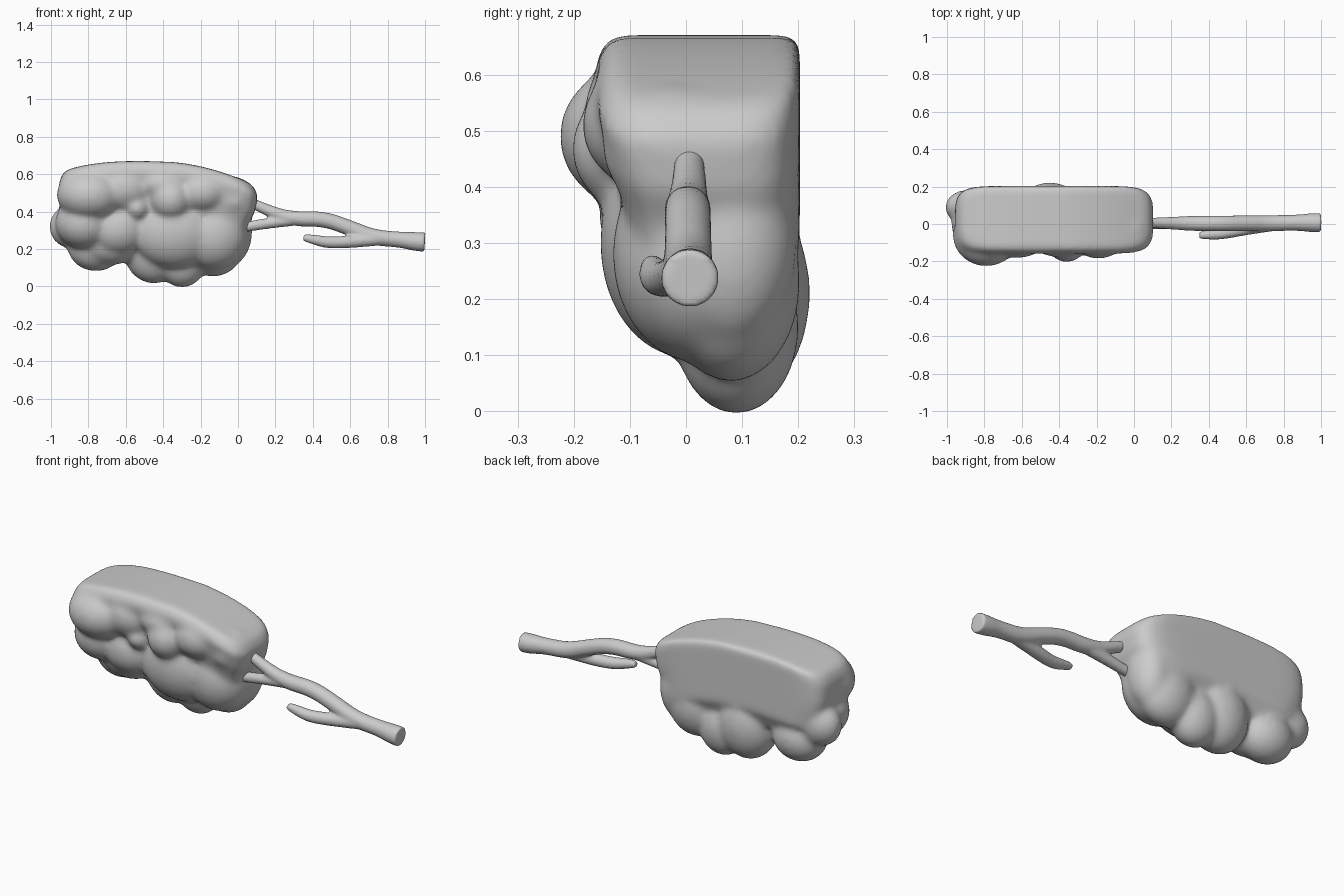
import bpy, bmesh
from math import cos, sin, pi, copysign
from mathutils import Matrix, Vector


def finish(name, bm, voxel, smooth):
    # fuse overlapping solids into one soft skin
    me = bpy.data.meshes.new(name)
    bm.normal_update()
    bm.to_mesh(me)
    bm.free()
    ob = bpy.data.objects.new(name, me)
    bpy.context.collection.objects.link(ob)
    r = ob.modifiers.new("fuse", 'REMESH')
    r.mode = 'VOXEL'
    r.voxel_size = voxel
    r.use_smooth_shade = True
    s = ob.modifiers.new("soften", 'SMOOTH')
    s.factor = 0.5
    s.iterations = smooth
    return ob


def blob(bm, c, r):
    m = Matrix.Translation(c) @ Matrix.Diagonal((*r, 1))
    bmesh.ops.create_uvsphere(bm, u_segments=32, v_segments=20, radius=1, matrix=m)


def top(x):
    # height of the gently arched top
    d = x + 0.46
    return 0.671 - (0.43 * d ** 2.0 if d > 0 else 0.5 * (-d) ** 3)


# foliage: slab lofted from rounded plan outlines, flat back
bm = bmesh.new()
N = 96
levels = [(0.0, -0.91, 0.055, -0.125, 0.193), (0.01, -0.935, 0.085, -0.142, 0.203),
          (0.05, -0.957, 0.107, -0.163, 0.203), (0.15, -0.957, 0.088, -0.14, 0.203),
          (0.22, -0.94, 0.055, -0.12, 0.203), (0.33, -0.89, 0.025, -0.09, 0.203),
          (0.42, -0.72, -0.02, -0.05, 0.16)]


def spow(v, p):
    return copysign(abs(v) ** p, v)


rings = []
for drop, xl, xr, yf, yb in levels:
    ring = []
    for i in range(N):
        a = 2 * pi * (i + 0.5) / N
        # evenly spread points along the long sides
        x = (xl + xr) / 2 + (xr - xl) / 2 * spow(cos(a), 0.5)
        u = (x - (xl + xr) / 2) / ((xr - xl) / 2)
        y = (yf + yb) / 2 + (yb - yf) / 2 * copysign((1 - abs(u) ** 9) ** 0.25, sin(a))
        ring.append(bm.verts.new((x, y, top(x) - drop)))
    rings.append(ring)
for r0, r1 in zip(rings, rings[1:]):
    for i in range(N):
        j = (i + 1) % N
        bm.faces.new((r0[i], r1[i], r1[j], r0[j]))
for r in (rings[0], rings[-1]):
    for i in range(N // 2 - 1):
        bm.faces.new((r[i], r[i + 1], r[N - 2 - i], r[N - 1 - i]))
bmesh.ops.recalc_face_normals(bm, faces=bm.faces)

# foliage: upper front clumps, lower front clumps, bottom and end clumps
clumps = [
    ((-0.79, -0.06, 0.49), (0.18, 0.167, 0.14)),
    ((-0.62, -0.05, 0.525), (0.17, 0.132, 0.13)),
    ((-0.36, -0.08, 0.468), (0.115, 0.125, 0.118)),
    ((-0.40, -0.05, 0.55), (0.17, 0.13, 0.09)),
    ((-0.19, -0.05, 0.51), (0.15, 0.137, 0.12)),
    ((-0.02, -0.02, 0.47), (0.115, 0.13, 0.115)),
    ((-0.54, -0.05, 0.42), (0.075, 0.11, 0.075)),
    ((-0.82, 0.00, 0.34), (0.157, 0.155, 0.142)),
    ((-0.64, -0.01, 0.31), (0.16, 0.13, 0.145)),
    ((-0.34, 0.00, 0.30), (0.24, 0.154, 0.205)),
    ((-0.13, 0.02, 0.28), (0.187, 0.152, 0.193)),
    ((-0.68, 0.03, 0.24), (0.17, 0.115, 0.125)),
    ((-0.30, 0.09, 0.15), (0.138, 0.112, 0.156)),
    ((-0.45, 0.09, 0.21), (0.168, 0.132, 0.195)),
    ((-0.76, 0.08, 0.215), (0.152, 0.122, 0.134)),
    ((-0.89, 0.09, 0.32), (0.12, 0.093, 0.118)),
    ((-0.13, 0.08, 0.23), (0.167, 0.124, 0.178)),
    ((-0.03, 0.08, 0.30), (0.107, 0.118, 0.182)),
]
for c, r in clumps:
    blob(bm, Vector(c), r)
finish("foliage", bm, 0.011, 28)


def limb(bm, pts):
    # tapered round limb through (x, y, z, radius) points
    cu = bpy.data.curves.new("limb", 'CURVE')
    cu.dimensions = '3D'
    cu.bevel_depth = 1
    cu.bevel_resolution = 6
    cu.use_fill_caps = True
    sp = cu.splines.new('NURBS')
    sp.points.add(len(pts) - 1)
    for p, (x, y, z, r) in zip(sp.points, pts):
        p.co = (x, y, z, 1)
        p.radius = r
    sp.use_endpoint_u = True
    sp.order_u = 3
    sp.resolution_u = 8
    ob = bpy.data.objects.new("limb", cu)
    bpy.context.collection.objects.link(ob)
    dg = bpy.context.evaluated_depsgraph_get()
    me = bpy.data.meshes.new_from_object(ob.evaluated_get(dg))
    tmp = bmesh.new()
    tmp.from_mesh(me)
    bmesh.ops.remove_doubles(tmp, verts=tmp.verts, dist=1e-5)
    tmp.to_mesh(me)
    tmp.free()
    bm.from_mesh(me)
    bpy.data.objects.remove(ob)
    bpy.data.curves.remove(cu)
    bpy.data.meshes.remove(me)


# branch: main stem with upper fork, lower fork, side twig
bm = bmesh.new()
limb(bm, [(0.999, 0.007, 0.237, 0.052), (0.95, 0.007, 0.240, 0.052), (0.87, 0.007, 0.25, 0.042),
          (0.72, 0.004, 0.262, 0.044), (0.60, 0.004, 0.312, 0.042), (0.46, 0.003, 0.362, 0.042),
          (0.30, 0.003, 0.360, 0.041), (0.18, 0.005, 0.395, 0.032), (0.03, 0.007, 0.467, 0.025)])
limb(bm, [(0.32, 0.003, 0.36, 0.034), (0.19, 0.0, 0.343, 0.029), (0.02, 0.0, 0.315, 0.027)])
limb(bm, [(0.76, 0.0, 0.255, 0.036), (0.60, -0.025, 0.238, 0.034), (0.48, -0.050, 0.234, 0.032),
          (0.41, -0.058, 0.250, 0.028), (0.350, -0.060, 0.262, 0.019)])
finish("branch", bm, 0.007, 10)
